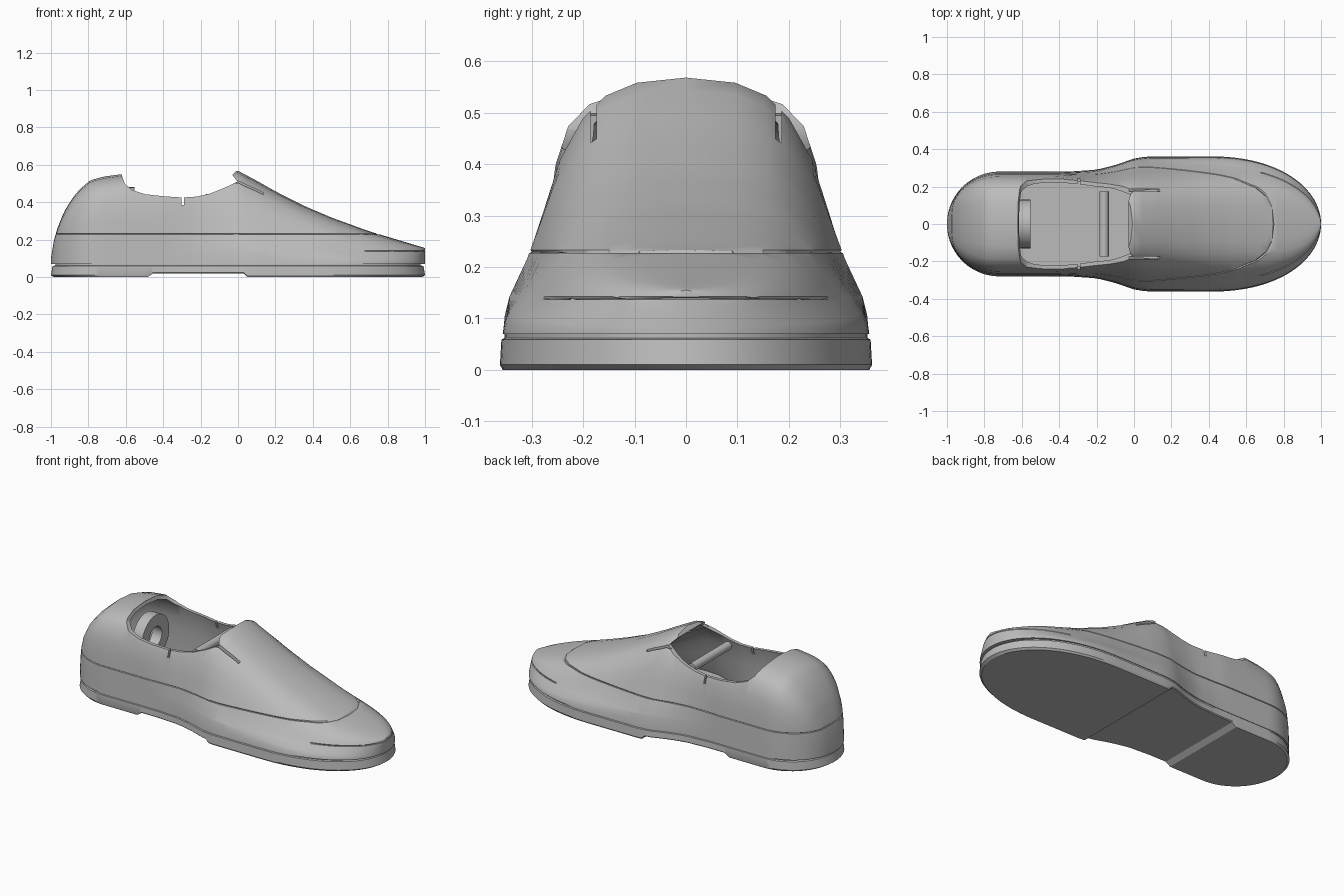
import bpy, bmesh, math
from mathutils import Matrix

if "Cube" in bpy.data.objects:
    bpy.data.objects.remove(bpy.data.objects["Cube"])

grey = bpy.data.materials.new("plain_grey")
grey.use_nodes = True
grey.diffuse_color = (0.5, 0.5, 0.5, 1)
grey.node_tree.nodes["Principled BSDF"].inputs["Base Color"].default_value = (0.5, 0.5, 0.5, 1)


def lerp(points, x):
    for (a, p), (b, q) in zip(points, points[1:]):
        if x <= b:
            return p + (q - p) * max(0, x - a) / (b - a)
    return points[-1][1]


def finish(name, bm):
    bmesh.ops.recalc_face_normals(bm, faces=bm.faces)
    mesh = bpy.data.meshes.new(name)
    bm.to_mesh(mesh)
    bm.free()
    ob = bpy.data.objects.new(name, mesh)
    ob.data.materials.append(grey)
    bpy.context.collection.objects.link(ob)
    return ob


def activate(ob):
    bpy.ops.object.select_all(action='DESELECT')
    ob.select_set(True)
    bpy.context.view_layer.objects.active = ob


def cut(ob, cutter):
    cutter.hide_render = True
    mod = ob.modifiers.new("cut", 'BOOLEAN')
    mod.operation = 'DIFFERENCE'
    mod.solver = 'EXACT'
    mod.object = cutter
    activate(ob)
    bpy.ops.object.modifier_apply(modifier=mod.name)
    bpy.data.objects.remove(cutter)


def loft(stations, section):
    # Closed tube of sections along x, pinched at both ends
    bm = bmesh.new()
    rings = [[bm.verts.new(p) for p in section(x)] for x in stations]
    n = len(rings[0])
    for a, b in zip(rings, rings[1:]):
        for i in range(n):
            j = (i + 1) % n
            bm.faces.new((a[i], a[j], b[j], b[i]))
    bmesh.ops.remove_doubles(bm, verts=bm.verts, dist=1e-4)
    return bm


def box(name, size, matrix):
    bm = bmesh.new()
    bmesh.ops.create_cube(bm, size=1, matrix=matrix @ Matrix.Diagonal((*size, 1)))
    return finish(name, bm)


def cylinder(name, radius, depth, axis, location):
    bm = bmesh.new()
    bmesh.ops.create_cone(bm, cap_ends=True, segments=32, radius1=radius, radius2=radius, depth=depth,
                          matrix=Matrix.Translation(location) @ Matrix.Rotation(math.pi / 2, 4, axis))
    return finish(name, bm)


# Plan outline and height of the shoe
WAIST = [(-1, .28), (-.35, .28), (-.2, .29), (-.1, .315), (0, .35), (.07, .361), (1, .363)]
HEIGHT = [(-1, .1), (-.985, .19), (-.97, .25), (-.93, .35), (-.88, .43), (-.84, .475), (-.79, .517),
          (-.72, .537), (-.62, .55), (-.3, .553), (-.03, .565), (0, .568), (.1, .515), (.2, .458),
          (.35, .382), (.5, .318), (.7, .245), (.85, .2), (.95, .17), (1, .155)]
# Rows up the side: height share, width share at the forefoot, at the heel
ROWS = [(0, 1, 1), (.08, .99, .995), (.16, .965, .99), (.32, .87, .98), (.5, .785, .96), (.68, .70, .92),
        (.84, .57, .83), (.93, .44, .68), (.98, .27, .42)]
BASE = .07


def half_width(x):
    cap = 1
    if x < -.72:
        cap = 1 - ((-.72 - x) / .28) ** 2
    elif x > .4:
        cap = 1 - ((x - .4) / .6) ** 2.2
    return lerp(WAIST, x) * math.sqrt(max(0, cap))


def upper_section(x):
    w, h = half_width(x) * .985, lerp(HEIGHT, x) - BASE
    k = lerp([(-.4, 0), (.02, 1), (.6, 1), (1, .4)], x)
    side = [(w * (heel + (fore - heel) * k), BASE + s * h) for s, fore, heel in ROWS]
    return ([(x, y, z) for y, z in side] + [(x, 0, BASE + h)]
            + [(x, -y, z) for y, z in reversed(side)])


stations = [-math.cos(math.pi * i / 72) for i in range(73)]
stations[0], stations[-1] = -1, 1

# Upper with shallow seam grooves
bm = loft(stations, upper_section)
for level, start in ((.23, -2), (.14, .68)):
    for offset in (-.003, 0, .003):
        bmesh.ops.bisect_plane(bm, geom=bm.verts[:] + bm.edges[:] + bm.faces[:], dist=1e-6,
                               plane_co=(0, 0, level + offset), plane_no=(0, 0, 1))
    bmesh.ops.recalc_face_normals(bm, faces=bm.faces)
    bm.normal_update()
    for v in bm.verts:
        if abs(v.co.z - level) < 1e-4 and v.co.x > start:
            v.co -= v.normal * .005
upper = finish("upper", bm)

# Hollow inside, flat at the insole
bm = loft(stations, upper_section)
for v in bm.verts:
    v.co = (v.co.x * .975, v.co.y * .94, v.co.z - .02)
bmesh.ops.bisect_plane(bm, geom=bm.verts[:] + bm.edges[:] + bm.faces[:], dist=1e-6,
                       plane_co=(0, 0, .15), plane_no=(0, 0, 1), clear_inner=True)
bmesh.ops.holes_fill(bm, edges=[e for e in bm.edges if e.is_boundary], sides=0)
cut(upper, finish("hollow", bm))

# Foot opening
RIM = [(-.62, .7), (-.62, .54), (-.605, .5), (-.57, .467), (-.5, .443), (-.4, .432), (-.3, .425), (-.22, .43),
       (-.15, .446), (-.07, .478), (-.003, .51), (-.03, .545), (0, .575), (0, .7)]
bm = bmesh.new()
face = bm.faces.new([bm.verts.new((x, -.5, z)) for x, z in RIM])
extruded = bmesh.ops.extrude_face_region(bm, geom=[face])["geom"]
bmesh.ops.translate(bm, vec=(0, 1, 0), verts=[g for g in extruded if isinstance(g, bmesh.types.BMVert)])
cut(upper, finish("opening", bm))

# Side notches and tongue slits
cut(upper, box("notches", (.012, .8, .06), Matrix.Translation((-.295, 0, .415))))
for side in (-1, 1):
    place = Matrix.Translation((.07, side * .18, .5)) @ Matrix.Rotation(math.radians(27), 4, 'Y')
    cut(upper, box("slit", (.17, .012, .1), place))

# Sole with a raised arch and a recessed top edge
ARCH = [(-.49, 0), (-.46, .02), (.03, .02), (.05, 0)]
LAYERS = [(0, .985), (.01, 1), (.059, .992), (.062, .975), (BASE + .002, .975)]


def sole_section(x):
    w, lift = half_width(x), lerp(ARCH, x)
    side = [(x * k, w * k, max(z, lift + z * .5)) for z, k in LAYERS]
    return side + [(a, -y, z) for a, y, z in reversed(side)]


sole = finish("sole", loft(sorted(stations + [x for x, _ in ARCH]), sole_section))

# Inner crossbar and heel ring
bar = cylinder("crossbar", .025, .35, 'X', (-.16, 0, .42))
ring = cylinder("heel_ring", .13, .065, 'Y', (-.585, 0, .35))
cut(ring, cylinder("ring_hole", .06, .2, 'Y', (-.585, 0, .35)))

for ob in (upper, sole, bar, ring):
    activate(ob)
    bpy.ops.object.shade_smooth_by_angle(angle=math.radians(30))
